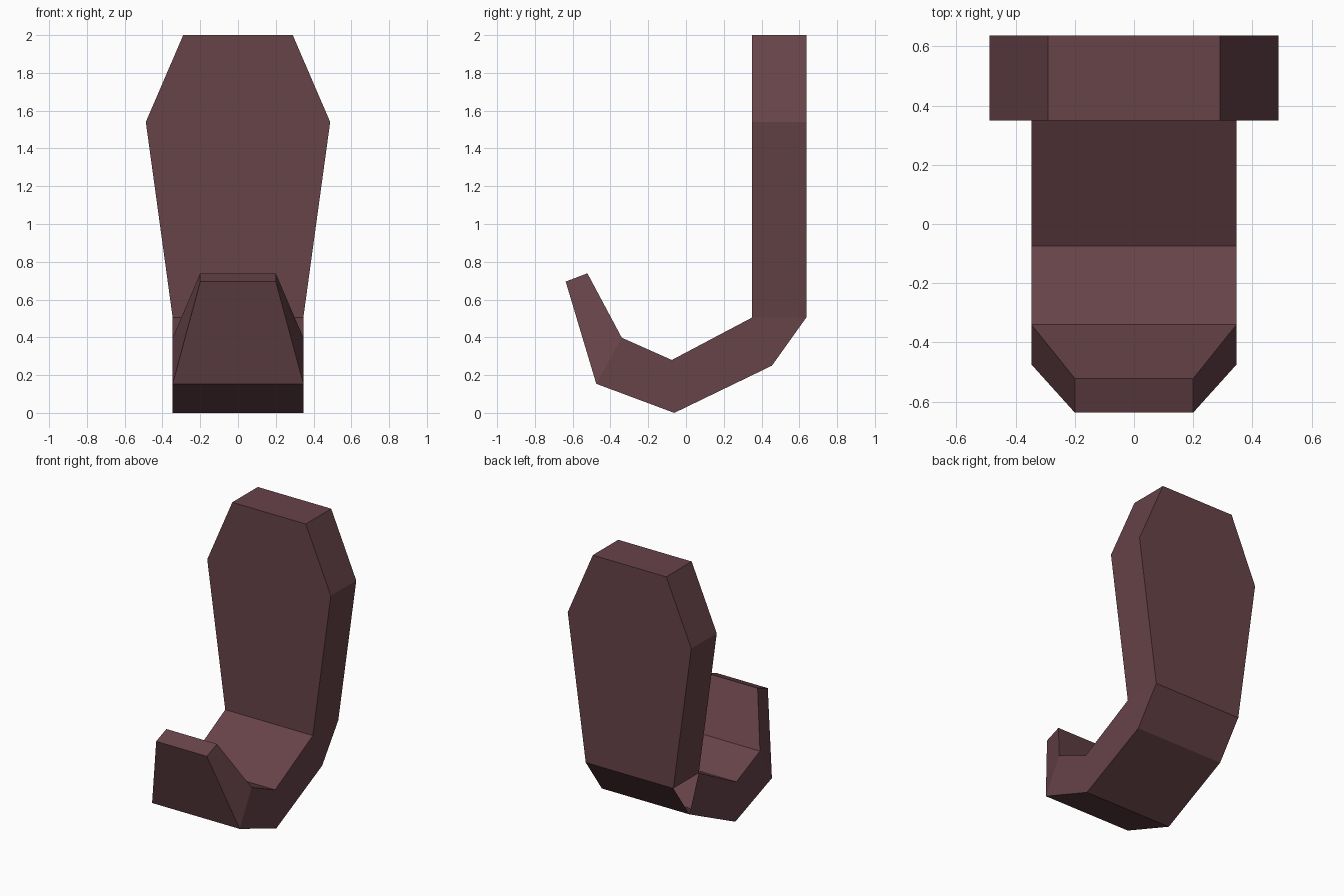
import bpy
import bmesh

cube = bpy.data.objects.get("Cube")
if cube:
    bpy.data.objects.remove(cube, do_unlink=True)

# Dark reddish brown, used for the whole hook
COLOUR = (0.135, 0.056, 0.066, 1.0)
brown = bpy.data.materials.new("dark_red_brown")
brown.use_nodes = True
brown.diffuse_color = COLOUR
shader = next(n for n in brown.node_tree.nodes if n.type == "BSDF_PRINCIPLED")
shader.inputs["Base Color"].default_value = COLOUR

# Sections along the hook: outer (y, z), inner (y, z), half width
SECTIONS = [
    ((-0.637, 0.695), (-0.522, 0.739), 0.20),   # front tip
    ((-0.475, 0.154), (-0.34, 0.398), 0.346),   # front bend
    ((-0.062, 0.0), (-0.075, 0.28), 0.346),     # lowest bend
    ((0.455, 0.25), (0.35, 0.505), 0.346),      # rear bend
    ((0.637, 0.505), (0.35, 0.505), 0.346),     # foot of the back plate
    ((0.637, 1.54), (0.35, 1.54), 0.488),       # shoulder
    ((0.637, 2.0), (0.35, 2.0), 0.29),          # top
]


def build_hook():
    """Skin a four-cornered section along the hook and cap its ends."""
    bm = bmesh.new()
    rings = []
    for outer, inner, w in SECTIONS:
        corners = ((-w, *outer), (w, *outer), (w, *inner), (-w, *inner))
        rings.append([bm.verts.new(c) for c in corners])
    for a, b in zip(rings, rings[1:]):
        for i in range(4):
            j = (i + 1) % 4
            if (a[i].co - b[i].co).length > 1e-5:
                bm.faces.new((a[i], a[j], b[j], b[i]))
            else:
                # Inner corner shared by two sections: no face here
                continue
    bm.faces.new(rings[0])
    bm.faces.new(rings[-1])
    bmesh.ops.remove_doubles(bm, verts=bm.verts, dist=1e-4)
    bmesh.ops.recalc_face_normals(bm, faces=bm.faces)
    mesh = bpy.data.meshes.new("hook")
    bm.to_mesh(mesh)
    bm.free()
    mesh.materials.append(brown)
    obj = bpy.data.objects.new("hook", mesh)
    bpy.context.collection.objects.link(obj)
    return obj


build_hook()
